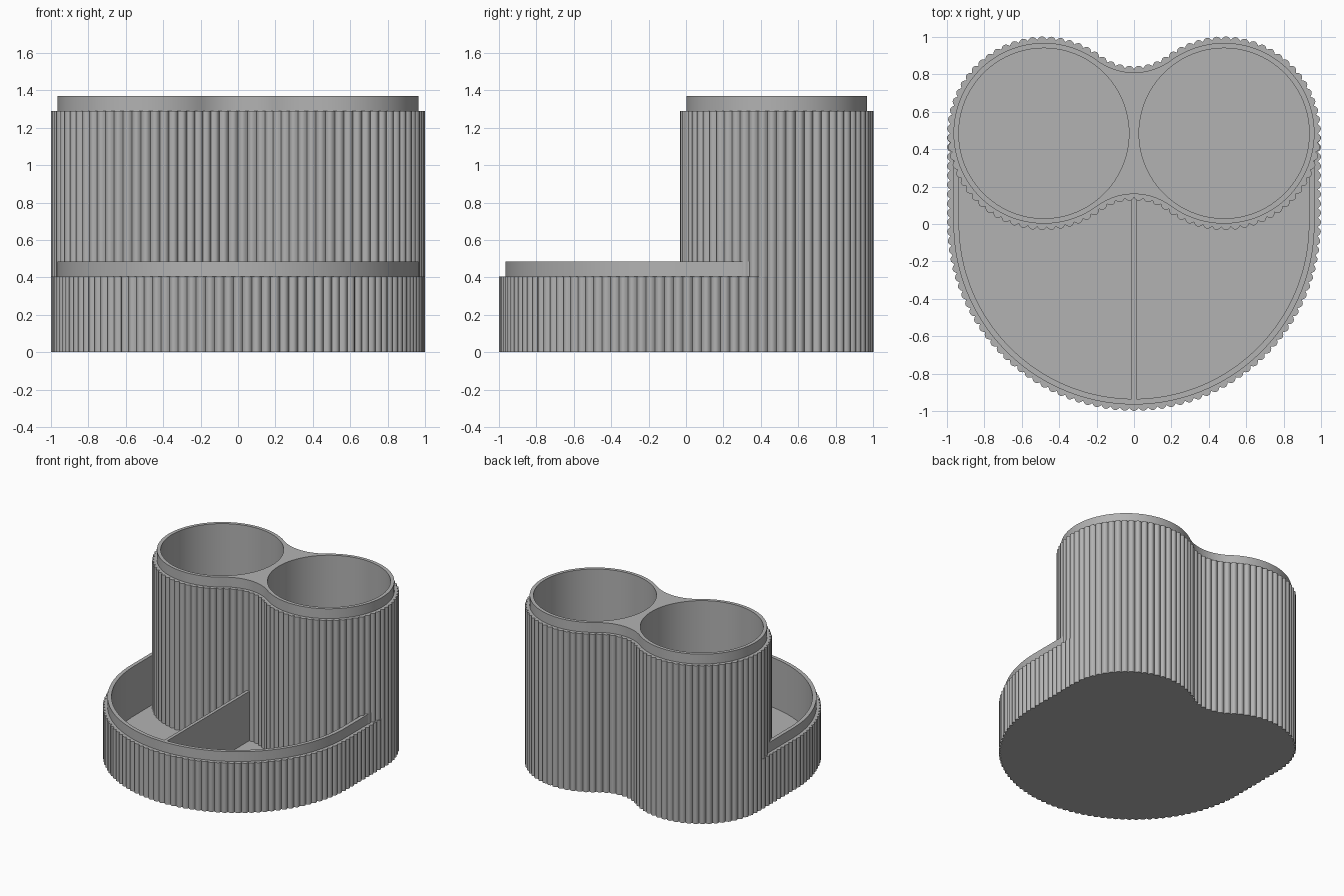
import bpy, bmesh
from math import sin, cos, pi, atan2, hypot

cube = bpy.data.objects.get("Cube")
if cube:
    bpy.data.objects.remove(cube)

grey = bpy.data.materials.new("plain grey")
grey.use_nodes = True
colour = (0.45, 0.45, 0.45, 1)
grey.diffuse_color = colour
grey.node_tree.nodes["Principled BSDF"].inputs["Base Color"].default_value = colour

# Main sizes
CX, CY = 0.482, 0.485        # cup centre
LIP_R, CUP_R = 0.483, 0.455  # lip and bore radius
FILLET_R, FILLET_H = 0.331, 0.656
FLOOR, TRAY_Z, TOWER_Z, LIP = 0.08, 0.405, 1.29, 0.08
WALL = 0.03
FLUTE_W, FLUTE_BASE, FLUTE_H = 0.05, 0.018, 0.017


def arc(cx, cy, r, a0, a1, n=48):
    return [(cx + r * cos(a0 + (a1 - a0) * i / n), cy + r * sin(a0 + (a1 - a0) * i / n))
            for i in range(n + 1)]


def back_path(d):
    """Rear half of the twin-cup outline, right to left, grown by d."""
    a = atan2(FILLET_H, -CX)
    right = arc(CX, CY, LIP_R + d, 0, a)
    valley = arc(0, CY + FILLET_H, FILLET_R - d, a - pi, -a, 24)
    left = [(-x, y) for x, y in reversed(right)]
    return right + valley[1:-1] + left


def front_path(d):
    """Front half of the twin-cup outline, left to right."""
    return [(-x, 2 * CY - y) for x, y in back_path(d)]


def tray_path(d):
    """Straight sides and round front of the tray, left to right."""
    r = LIP_R + CX + d
    return [(-r, CY)] + arc(0, 0, r, pi, 2 * pi, 96) + [(r, CY)]


def flute(path, steps=6):
    """Resample a path into evenly spaced convex ribs."""
    lengths = [hypot(b[0] - a[0], b[1] - a[1]) for a, b in zip(path, path[1:])]
    total = sum(lengths)
    n = round(total / FLUTE_W) * steps
    out, seg, start = [], 0, 0.0
    for i in range(n + 1):
        s = total * i / n
        while seg < len(lengths) - 1 and s > start + lengths[seg]:
            start += lengths[seg]
            seg += 1
        (ax, ay), (bx, by) = path[seg], path[seg + 1]
        tx, ty = (bx - ax) / lengths[seg], (by - ay) / lengths[seg]
        t = (i % steps) / steps
        bump = FLUTE_H * 4 * t * (1 - t)
        k = s - start
        out.append((ax + tx * k + ty * bump, ay + ty * k - tx * bump))
    return out


def prism(name, loops, z0, z1, bottom=True, sides=True):
    """Solid from an outer loop and optional hole loops."""
    bm = bmesh.new()
    rings = []
    for z in (z0, z1):
        level, edges = [], []
        for loop in loops:
            vs = [bm.verts.new((x, y, z)) for x, y in loop]
            edges += [bm.edges.new((vs[i - 1], vs[i])) for i in range(len(vs))]
            level.append(vs)
        rings.append(level)
        if z == z1 or bottom:
            bmesh.ops.triangle_fill(bm, edges=edges, use_beauty=True,
                                    normal=(0, 0, 1 if z == z1 else -1))
    if sides:
        for lo, hi in zip(*rings):
            for i in range(len(lo)):
                bm.faces.new((lo[i - 1], lo[i], hi[i], hi[i - 1]))
        bmesh.ops.recalc_face_normals(bm, faces=bm.faces)
    else:
        for f in bm.faces:
            f.normal_update()
            if (f.normal.z > 0) != (f.calc_center_median().z > (z0 + z1) / 2):
                f.normal_flip()
    mesh = bpy.data.meshes.new(name)
    bm.to_mesh(mesh)
    bm.free()
    obj = bpy.data.objects.new(name, mesh)
    bpy.context.collection.objects.link(obj)
    mesh.materials.append(grey)
    bpy.ops.object.select_all(action='DESELECT')
    obj.select_set(True)
    bpy.context.view_layer.objects.active = obj
    bpy.ops.object.shade_smooth_by_angle(angle=pi / 6)
    return obj


# Shared outlines
cups = [arc(sx * CX, CY, CUP_R, 0, 2 * pi, 96)[:-1] for sx in (-1, 1)]
back = flute(back_path(FLUTE_BASE))
front = flute(front_path(FLUTE_BASE))
tray = flute(tray_path(FLUTE_BASE))
tray_inner = tray_path(-WALL)[::-1]

# Floor and underside
prism("base_plate", [back[:-1] + tray[:-1]], 0, FLOOR, sides=False)

# Twin-cup tower with its raised lip
prism("tower_body", [back[:-1] + front[:-1]] + cups, 0, TOWER_Z, bottom=False)
prism("tower_lip", [back_path(0)[:-1] + front_path(0)[:-1]] + cups,
      TOWER_Z, TOWER_Z + LIP, bottom=False)

# Low front tray with its raised lip
prism("tray_wall", [tray + tray_inner], 0, TRAY_Z, bottom=False)
prism("tray_lip", [tray_path(0) + tray_inner], TRAY_Z, TRAY_Z + LIP, bottom=False)

# Divider across the middle of the tray
T = 0.013
prism("tray_divider", [[(-T, -0.94), (T, -0.94), (T, 0.15), (-T, 0.15)]],
      FLOOR, TRAY_Z + LIP - 0.002)
